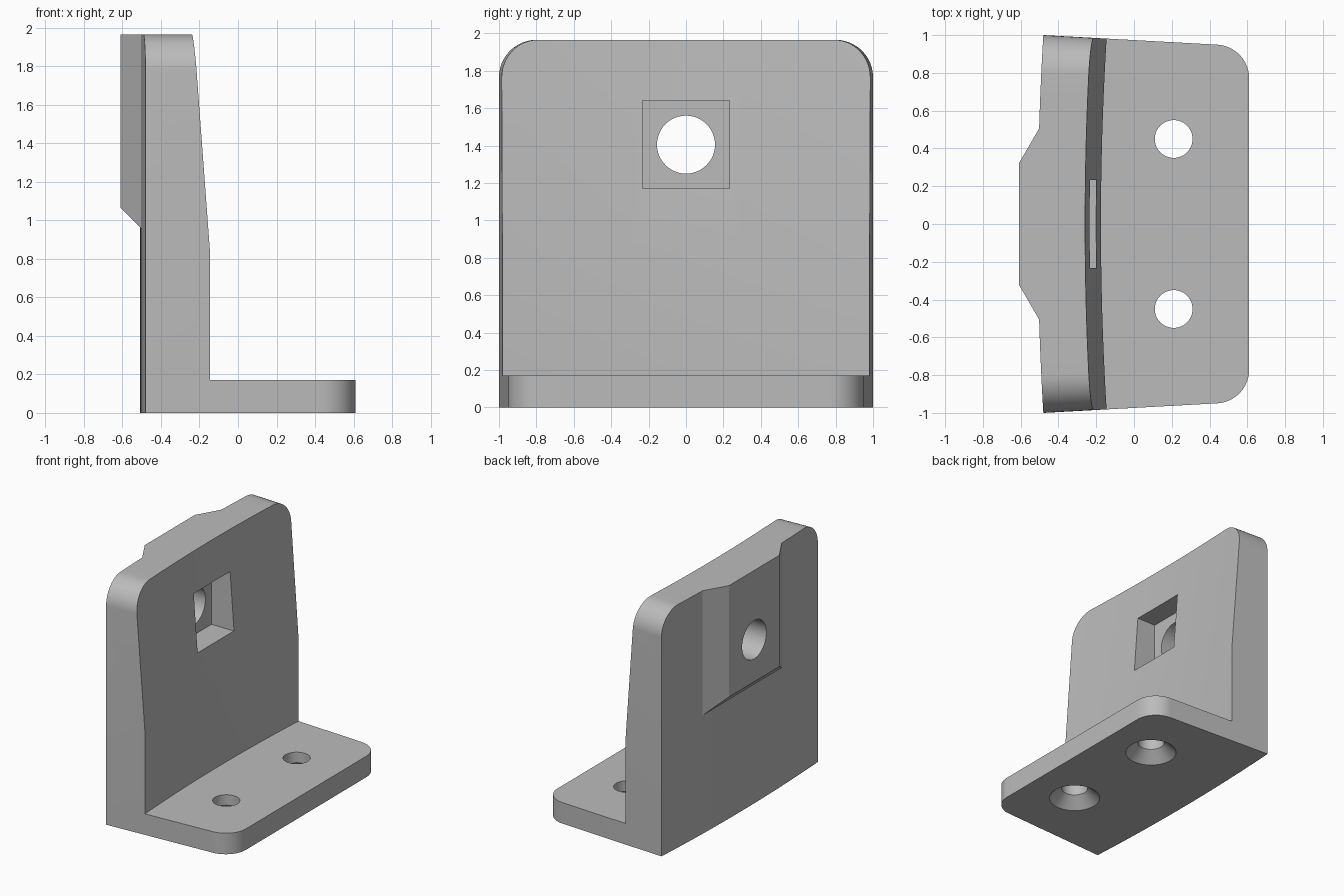
import bpy, bmesh
from math import sin, cos, pi, radians

if "Cube" in bpy.data.objects:
    bpy.data.objects.remove(bpy.data.objects["Cube"])

grey = bpy.data.materials.new("plain_grey")
grey.use_nodes = True
grey.diffuse_color = (0.5, 0.5, 0.5, 1)
grey.node_tree.nodes["Principled BSDF"].inputs["Base Color"].default_value = (0.5, 0.5, 0.5, 1)

HEIGHT, BASE, KINK = 1.965, 0.17, 0.83
WALL_R, BASE_R, STEPS = 0.2, 0.18, 12


def make_object(name, bm):
    bmesh.ops.recalc_face_normals(bm, faces=bm.faces)
    mesh = bpy.data.meshes.new(name)
    bm.to_mesh(mesh)
    bm.free()
    obj = bpy.data.objects.new(name, mesh)
    bpy.context.collection.objects.link(obj)
    mesh.materials.append(grey)
    return obj


def column(u, top, base_front):
    """L-shaped section at side position u; sides taper towards the front."""
    bow = 0.03 * (1 - u * u)
    back, wall = -0.48 - bow, -0.145 - bow
    wall_top = wall - 0.074 * (top - KINK)
    at = lambda x, z: (x, u * (1 - 0.055 * (x + 0.48)), z)
    return [at(back, 0), (*base_front, 0), (*base_front, BASE), at(wall, BASE),
            at(wall, KINK), at(wall_top, top), at(back, top)]


# Bracket body: sections swept from side to side, with both corner radii built in
flat_u, flat_y = 1 - WALL_R, 0.77
corner = []
for i in range(1, STEPS + 1):
    a = pi / 2 * i / STEPS
    corner.append((flat_u + WALL_R * sin(a), HEIGHT - WALL_R * (1 - cos(a)),
                   0.61 - BASE_R * (1 - cos(a)), flat_y + BASE_R * sin(a)))
middle = [(flat_u * t / 8, HEIGHT, 0.61, flat_y * t / 8) for t in range(-8, 9)]
left_side = [(-u, z, x, -y) for u, z, x, y in reversed(corner)]

bm = bmesh.new()
rows = [[bm.verts.new(p) for p in column(u, z, (x, y))]
        for u, z, x, y in left_side + middle + corner]
for a, b in zip(rows, rows[1:]):
    for i in range(len(a)):
        j = (i + 1) % len(a)
        bm.faces.new((a[i], a[j], b[j], b[i]))
bm.faces.new(rows[0])
bm.faces.new(rows[-1])
body = make_object("angle_bracket", bm)

# Tapered boss on the back of the wall
bm = bmesh.new()
rings = [[bm.verts.new((x, y, z)) for y, z in
          ((-w, low), (w, low), (w, HEIGHT), (-w, HEIGHT))]
         for x, w, low in ((-0.61, 0.32, 1.065), (-0.45, 0.596, 0.905))]
for i in range(4):
    j = (i + 1) % 4
    bm.faces.new((rings[0][i], rings[0][j], rings[1][j], rings[1][i]))
for ring in rings:
    bm.faces.new(ring)
boss = make_object("rear_boss", bm)


def combine(tool, operation):
    tool.hide_render = True
    mod = body.modifiers.new(tool.name, 'BOOLEAN')
    mod.operation, mod.object, mod.solver = operation, tool, 'EXACT'
    bpy.context.view_layer.objects.active = body
    bpy.ops.object.modifier_apply(modifier=mod.name)
    bpy.data.objects.remove(tool)


def drill(name, location, r1, r2, depth, turn=0):
    bpy.ops.mesh.primitive_cone_add(vertices=48, radius1=r1, radius2=r2, depth=depth,
                                    location=location, rotation=(0, turn, 0))
    tool = bpy.context.object
    tool.name = name
    combine(tool, 'DIFFERENCE')


combine(boss, 'UNION')

# Square pocket in the front of the wall and round hole through it
bpy.ops.mesh.primitive_cube_add(size=1, location=(-0.2, 0, 1.405))
pocket = bpy.context.object
pocket.name = "square_pocket"
pocket.scale = (0.4, 0.465, 0.47)
bpy.context.view_layer.update()
combine(pocket, 'DIFFERENCE')
drill("wall_hole", (-0.5, 0, 1.405), 0.155, 0.155, 0.5, pi / 2)

# Countersunk screw holes in the base
for y in (-0.45, 0.45):
    drill("screw_hole", (0.21, y, 0.1), 0.1, 0.1, 0.4)
    drill("countersink", (0.21, y, 0.0325), 0.212, 0.1, 0.105)

bpy.ops.object.select_all(action='DESELECT')
body.select_set(True)
bpy.context.view_layer.objects.active = body
bpy.ops.object.shade_smooth_by_angle(angle=radians(25))
